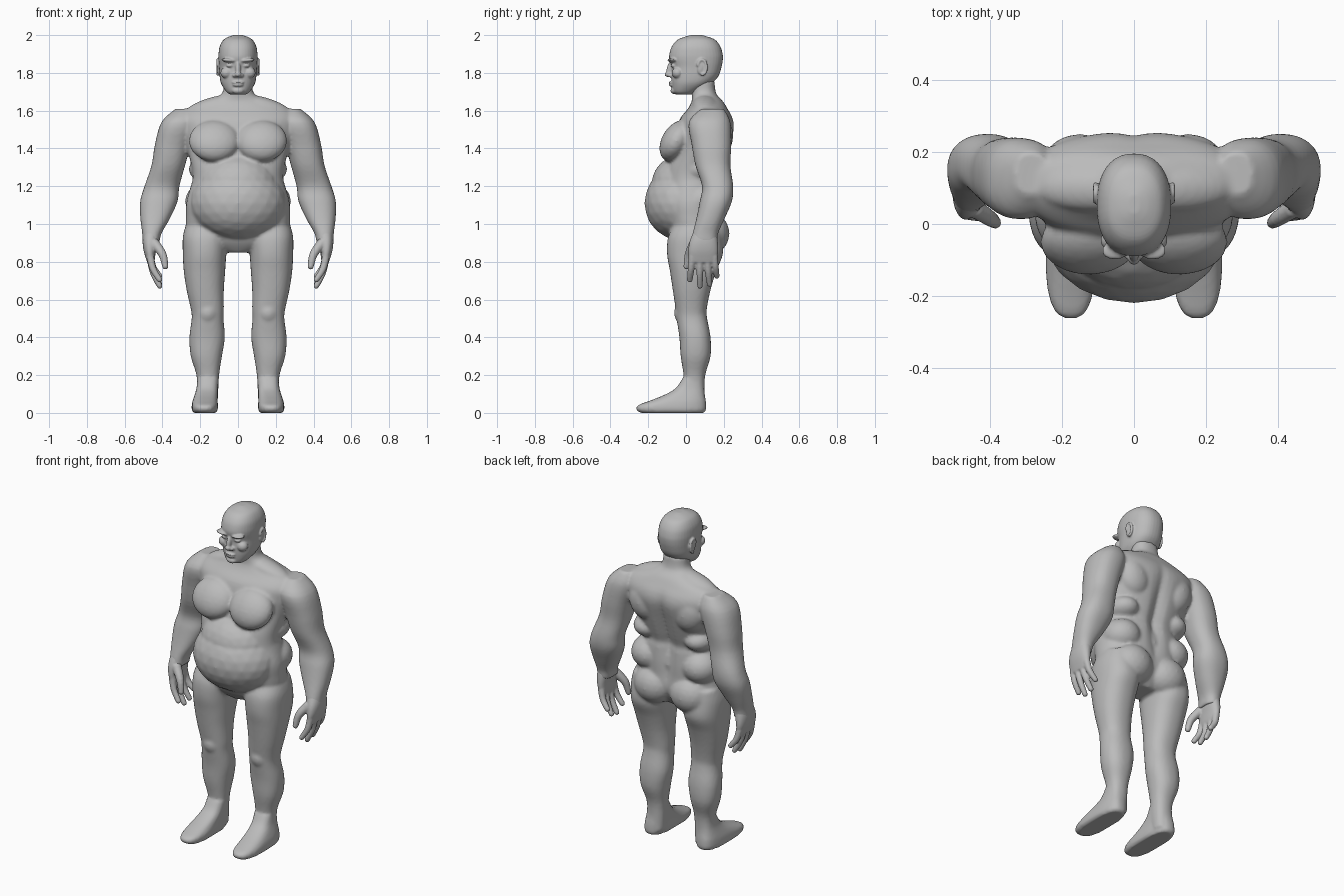
import bpy, bmesh, math
from mathutils import Matrix, Vector

if "Cube" in bpy.data.objects:
    bpy.data.objects.remove(bpy.data.objects["Cube"])

clay = bpy.data.materials.new("plain_grey")
clay.use_nodes = True
GREY = (0.5, 0.5, 0.5, 1)
clay.diffuse_color = GREY
clay.node_tree.nodes["Principled BSDF"].inputs["Base Color"].default_value = GREY


def catmull(a, b, c, d, t):
    return 0.5 * (2 * b + (c - a) * t + (2 * a - 5 * b + 4 * c - d) * t * t
                  + (3 * b - a - 3 * c + d) * t ** 3)


def smooth_stations(stations, steps=4):
    last = len(stations) - 1
    result = []
    for i in range(last):
        picks = [stations[min(max(i + k, 0), last)] for k in (-1, 0, 1, 2)]
        for step in range(steps):
            result.append([catmull(*values, step / steps) for values in zip(*picks)])
    return result + [list(stations[-1])]


def skin_rings(bm, rings):
    """Join rings of points into a closed tube."""
    rings = [[bm.verts.new(point) for point in ring] for ring in rings]
    count = len(rings[0])
    for low, high in zip(rings, rings[1:]):
        for i in range(count):
            j = (i + 1) % count
            bm.faces.new((low[i], low[j], high[j], high[i]))
    bm.faces.new(rings[0][::-1])
    bm.faces.new(rings[-1])


def loft(bm, stations, side=1, power=2.3, groove=None, segments=40):
    """Stack level rings, each given as height, x from, x to, y front, y back."""
    rings = []
    for z, x0, x1, y0, y1 in smooth_stations(stations):
        ring = []
        for i in range(segments):
            angle = math.tau * i / segments
            c, s = math.cos(angle), math.sin(angle)
            x = (x0 + x1 + (x1 - x0) * math.copysign(abs(c) ** (2 / power), c)) / 2
            y = (y0 + y1 + (y1 - y0) * math.copysign(abs(s) ** (2 / power), s)) / 2
            if groove and s > 0:
                y -= groove(z) * math.exp(-(x / 0.035) ** 2)
            ring.append((side * x, y, z))
        rings.append(ring)
    skin_rings(bm, rings)


def ball(bm, centre, radii, tilt=(0, 0, 0)):
    turn = Matrix.Identity(4)
    for degrees, axis in zip(tilt, "XYZ"):
        turn = Matrix.Rotation(math.radians(degrees), 4, axis) @ turn
    place = Matrix.Translation(centre) @ turn @ Matrix.Diagonal((*radii, 1))
    bmesh.ops.create_icosphere(bm, subdivisions=3, radius=1, matrix=place)


def pair(bm, centre, radii, tilt=(0, 0, 0)):
    x, y, z = centre
    a, b, c = tilt
    ball(bm, centre, radii, tilt)
    ball(bm, (-x, y, z), radii, (a, -b, -c))


def cord(bm, points, r0, r1, side=1):
    """Round tapering tube along a bent line, with a rounded tip."""
    path = [Vector((side * x, y, z)) for x, y, z in smooth_stations(points)]
    last = len(path) - 1
    rings = []
    for i, point in enumerate(path):
        along = (path[min(i + 1, last)] - path[max(i - 1, 0)]).normalized()
        u = along.cross(Vector((1, 0, 0))).normalized()
        v = along.cross(u)
        r = r0 + (r1 - r0) * i / last
        angles = [math.tau * k / 12 for k in range(12)]
        rings.append([point + r * (u * math.cos(a) + v * math.sin(a)) for a in angles])
    skin_rings(bm, rings)
    ball(bm, path[-1], (r1, r1, r1))


def finish(name, bm, voxel, rounds):
    bmesh.ops.recalc_face_normals(bm, faces=bm.faces)
    mesh = bpy.data.meshes.new(name)
    bm.to_mesh(mesh)
    bm.free()
    mesh.materials.append(clay)
    obj = bpy.data.objects.new(name, mesh)
    bpy.context.collection.objects.link(obj)
    skin = obj.modifiers.new("merge", "REMESH")
    skin.mode = "VOXEL"
    skin.voxel_size = voxel
    skin.use_smooth_shade = True
    soften = obj.modifiers.new("soften", "SMOOTH")
    soften.factor = 0.5
    soften.iterations = rounds


# Torso and neck: height, half width, front, back
trunk = [(.85, .08, -.03, .12), (.9, .21, -.07, .16), (.97, .27, -.1, .19),
         (1.05, .275, -.12, .19), (1.12, .272, -.13, .19), (1.2, .25, -.12, .185),
         (1.24, .24, -.12, .18), (1.3, .245, -.11, .2), (1.4, .27, -.07, .23),
         (1.5, .3, -.05, .255), (1.56, .31, -.03, .248), (1.61, .27, .01, .22),
         (1.65, .16, .03, .195), (1.69, .085, .03, .16), (1.76, .075, .02, .15)]
body = bmesh.new()
loft(body, [(z, -w, w, f, b) for z, w, f, b in trunk], segments=64,
     groove=lambda z: 0.03 * max(0, math.sin((z - .95) / .65 * math.pi)))

# Belly, chest, flanks, shoulder blades and seat
ball(body, (0, -.02, 1.11), (.255, .2, .2))
ball(body, (0, -.02, 1.2), (.21, .165, .17))
pair(body, (.125, -.05, 1.44), (.135, .078, .12), (-31, 0, 0))
pair(body, (.17, .09, 1.12), (.11, .115, .1))
pair(body, (.17, .09, 1.29), (.09, .115, .07))
pair(body, (.15, .17, 1.47), (.1, .08, .12), (0, 15, 0))
pair(body, (.12, .12, .95), (.125, .11, .115))
pair(body, (.12, .1, 1.63), (.16, .065, .045), (0, 14, 0))

arm = [(1.61, .24, .33, .08, .2), (1.54, .21, .405, .015, .235),
       (1.42, .25, .44, .03, .24), (1.31, .28, .458, .05, .235),
       (1.2, .31, .495, .085, .25), (1.12, .32, .518, .073, .243),
       (1.03, .36, .517, .055, .205), (.95, .405, .507, .035, .17),
       (.9, .415, .505, .025, .165)]
leg = [(1, .06, .275, -.06, .18), (.93, .055, .292, -.095, .19),
       (.84, .062, .292, -.1, .195), (.75, .068, .287, -.085, .16),
       (.65, .075, .272, -.07, .13), (.55, .075, .25, -.055, .11),
       (.5, .077, .245, -.05, .112), (.4, .07, .257, -.035, .13),
       (.3, .085, .25, -.028, .13), (.2, .1, .22, -.013, .102),
       (.1, .105, .215, -.01, .097), (.03, .11, .215, 0, .1)]
foot = [(0, .115, .235, -.24, .095), (.015, .108, .245, -.262, .106),
        (.04, .106, .245, -.255, .107), (.065, .108, .24, -.19, .105),
        (.095, .108, .23, -.115, .1), (.13, .106, .22, -.055, .097),
        (.18, .104, .215, -.02, .097)]
for side in (1, -1):
    loft(body, arm, side)
    loft(body, leg, side)
    loft(body, foot, side, power=2.7)
    # Kneecap
    ball(body, (side * .16, -.025, .53), (.05, .038, .055))
finish("body", body, 0.01, 3)

# Hands: flat palm, four fingers and a thumb
palm = [(.97, .415, .5, .045, .16), (.91, .425, .505, .02, .168),
        (.86, .435, .5, .012, .17), (.815, .44, .487, .015, .165),
        (.795, .445, .48, .025, .155)]
finger_tips = [(.02, .695), (.074, .662), (.125, .672), (.163, .715)]
for side, name in ((1, "left_hand"), (-1, "right_hand")):
    hand = bmesh.new()
    loft(hand, palm, side)
    for i, (y, z) in enumerate(finger_tips):
        root = (.465, .034 + .038 * i, .83)
        knuckle = (.45, (root[1] + y) / 2, (.83 + z) / 2)
        cord(hand, [root, knuckle, (.415, y, z + .01)], .021, .015, side)
    cord(hand, [(.445, .045, .9), (.4, .015, .84), (.385, .003, .775)], .028, .016, side)
    finish(name, hand, 0.006, 2)

# Head: skull and jaw
skull = [(1.685, .04, -.05, .03), (1.7, .062, -.068, .06), (1.74, .088, -.075, .13),
         (1.78, .097, -.078, .17), (1.83, .1, -.077, .188), (1.87, .103, -.088, .195),
         (1.9, .103, -.088, .194), (1.94, .097, -.075, .182), (1.975, .077, -.045, .155),
         (1.993, .046, 0, .11), (2.001, .015, .03, .08)]
head = bmesh.new()
loft(head, [(z, -w, w, f, b) for z, w, f, b in skull])
# Nose, brow, eyes, cheeks, lips and chin
ball(head, (0, -.085, 1.82), (.014, .018, .045), (-12, 0, 0))
ball(head, (0, -.09, 1.792), (.019, .024, .015))
pair(head, (.017, -.082, 1.787), (.013, .016, .011))
pair(head, (.045, -.068, 1.866), (.045, .03, .011), (0, -6, -14))
pair(head, (.042, -.064, 1.838), (.02, .017, .01))
pair(head, (.06, -.045, 1.8), (.033, .03, .03))
ball(head, (0, -.074, 1.749), (.032, .018, .006))
ball(head, (0, -.073, 1.735), (.028, .017, .008))
ball(head, (0, -.062, 1.706), (.032, .02, .018))
# Ears: a thin shell with a raised rim
pair(head, (.1, .085, 1.83), (.01, .024, .04), (-12, 0, 12))
for side in (1, -1):
    rim = []
    for i in range(9):
        a = math.radians(-100 + 33 * i)
        rim.append((.108, .085 + .024 * math.cos(a), 1.83 + .04 * math.sin(a)))
    cord(head, rim, .007, .007, side)
finish("head", head, 0.005, 2)
